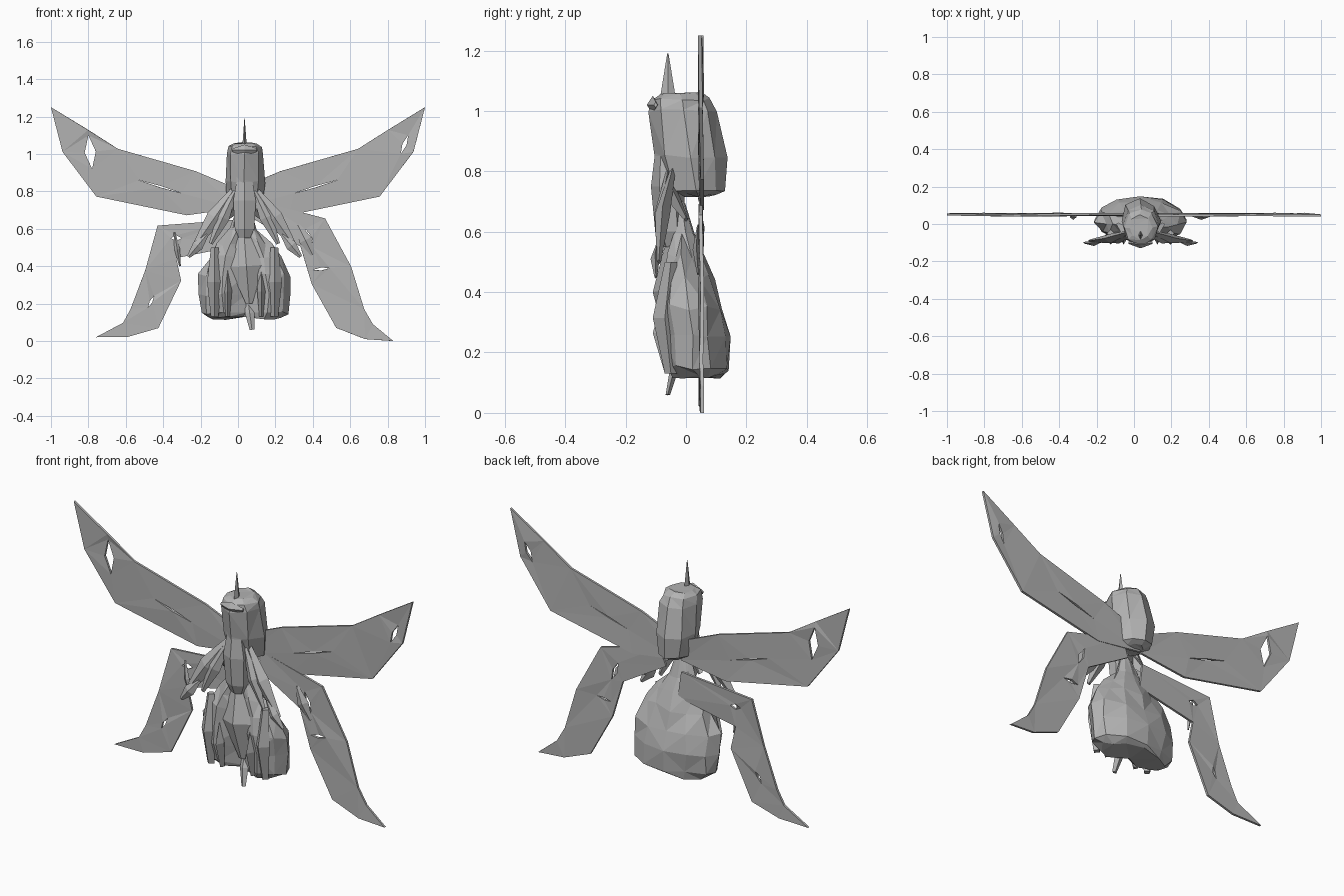
import bpy, bmesh, math, random
from mathutils import Vector

random.seed(4)
cube = bpy.data.objects.get("Cube")
if cube:
    bpy.data.objects.remove(cube, do_unlink=True)

grey = bpy.data.materials.new("plain_grey")
grey.use_nodes = True
grey.diffuse_color = (0.45, 0.45, 0.45, 1)
grey.node_tree.nodes["Principled BSDF"].inputs["Base Color"].default_value = grey.diffuse_color


def finish(name, bm):
    """Turn a bmesh into a named grey object."""
    bmesh.ops.recalc_face_normals(bm, faces=bm.faces)
    mesh = bpy.data.meshes.new(name)
    bm.to_mesh(mesh)
    bm.free()
    mesh.materials.append(grey)
    obj = bpy.data.objects.new(name, mesh)
    bpy.context.scene.collection.objects.link(obj)
    return obj


def skin(name, loops):
    """Join rings of points into a closed, faceted solid."""
    bm = bmesh.new()
    rings = [[bm.verts.new(p) for p in loop] for loop in loops]
    for low, high in zip(rings, rings[1:]):
        for i in range(len(low)):
            j = (i + 1) % len(low)
            bm.faces.new((low[i], low[j], high[j], high[i]))
    bm.faces.new(rings[0])
    bm.faces.new(rings[-1])
    bmesh.ops.triangulate(bm, faces=bm.faces)
    return finish(name, bm)


def loft(name, profile, sides, depth, base_y, lean, notch=0.0, jitter=0.0):
    """Upright body from (height, half width) pairs; its axis leans in y with height."""
    loops = []
    for z, radius in profile:
        loop = []
        for i in range(sides):
            angle = math.tau * i / sides - math.pi / 2
            reach = radius * depth * (1 - notch if i == 0 else 1)
            wobble = Vector([random.uniform(-jitter, jitter) for axis in range(3)])
            loop.append(Vector((CENTRE_X + radius * math.cos(angle),
                                base_y + lean * z + reach * math.sin(angle), z)) + wobble)
        loops.append(loop)
    return skin(name, loops)


def shard(name, start, end, width, depth, tip=0.3):
    """Angular diamond-section limb, widest in the middle and bowed to the front."""
    start, end = Vector(start), Vector(end)
    middle = (start + end) / 2 - Vector((0, depth / 2, 0))
    side = (end - start).cross(Vector((0, 1, 0))).normalized() * width
    deep = Vector((0, depth, 0))
    return skin(name, [[p + o * size for o in (side, deep, -side, -deep)]
                       for p, size in ((start, tip), (middle, 1), (end, tip))])


def ribbon_outline(spine):
    """Outline in the x-z plane around a spine of (x, z, half width), ending in a point."""
    points = [Vector((x, z)) for x, z, width in spine]
    upper, lower = [], []
    for i, p in enumerate(points[:-1]):
        run = (points[i + 1] - points[max(i - 1, 0)]).normalized()
        across = Vector((-run.y, run.x)) * spine[i][2]
        upper.append(p + across)
        lower.append(p - across)
    return upper + [points[-1]] + lower[::-1]


def slit_outline(start, end, gap):
    """Slim diamond opening between two points."""
    start, end = Vector(start), Vector(end)
    run = (end - start).normalized()
    across = Vector((-run.y, run.x)) * gap
    middle = (start + end) / 2
    return [start, middle + across, end, middle - across]


def wing(name, spine, slits, flip=1):
    """Thin crinkled sheet with pierced slits."""
    bm = bmesh.new()
    edges = []
    for ring in [ribbon_outline(spine)] + [slit_outline(*slit) for slit in slits]:
        vs = [bm.verts.new((flip * p.x, 0.05, p.y)) for p in ring]
        edges += [bm.edges.new((v, vs[i - 1])) for i, v in enumerate(vs)]
    bmesh.ops.triangle_fill(bm, edges=edges, use_beauty=True, normal=(0, -1, 0))
    for v in bm.verts:
        v.co.y += random.uniform(-0.005, 0.005)
    solid = finish(name, bm).modifiers.new("thickness", "SOLIDIFY")
    solid.thickness = 0.012
    solid.offset = 0


CENTRE_X = 0.035

# Upper wings share one swept shape and differ in the opening near the tip
upper_spine = [(0, 0.76, 0.05), (0.25, 0.79, 0.12), (0.7, 0.9, 0.14), (0.87, 1.07, 0.09), (1, 1.25, 0)]
streak = ((0.3, 0.79), (0.53, 0.86), 0.004)
wing("upper_left_wing", upper_spine, [streak, ((0.87, 1), (0.91, 1.1), 0.012)])
wing("upper_right_wing", upper_spine, [streak, ((0.78, 0.92), (0.8, 1.1), 0.03)], flip=-1)

# Lower wings droop and curl outwards to a point
wing("lower_left_wing",
     [(0.1, 0.7, 0.05), (0.4, 0.58, 0.1), (0.5, 0.35, 0.115), (0.6, 0.12, 0.09), (0.7, 0.05, 0.045),
      (0.83, 0, 0)],
     [((0.4, 0.38), (0.49, 0.39), 0.008), ((0.36, 0.6), (0.4, 0.5), 0.015)])
wing("lower_right_wing",
     [(0, 0.58, 0.07), (0.38, 0.53, 0.1), (0.4, 0.35, 0.1), (0.5, 0.12, 0.09), (0.6, 0.06, 0.04),
      (0.76, 0.02, 0)],
     [((0.45, 0.24), (0.48, 0.18), 0.008), ((0.3, 0.55), (0.36, 0.55), 0.015)], flip=-1)

# Folded facets on the lower wings
shard("left_wing_fold", (0.32, 0.04, 0.62), (0.4, 0.04, 0.46), 0.035, 0.012)
shard("right_wing_fold", (-0.34, 0.04, 0.58), (-0.31, 0.04, 0.4), 0.015, 0.012)

# Hair mass, brow and crest
loft("head_hair", [(0.72, 0.05), (0.74, 0.09), (0.85, 0.107), (1, 0.1), (1.04, 0.09), (1.06, 0.06)],
     sides=8, depth=1.1, base_y=0.16, lean=-0.17, jitter=0.006)
shard("brow", (-0.03, -0.1, 1.02), (0.1, -0.1, 1.02), 0.03, 0.02)
loft("crest", [(1, 0.015), (1.19, 0.001)], sides=4, depth=2.2, base_y=-0.06, lean=0)

# Face and narrow torso
loft("face_and_torso", [(0.55, 0.035), (0.6, 0.06), (0.75, 0.07), (0.85, 0.05), (1, 0.05)],
     sides=6, depth=0.8, base_y=-0.03, lean=-0.04)

# Gown: narrow waist swelling to a bell with a folded front
loft("gown", [(0.12, 0.19), (0.15, 0.235), (0.25, 0.25), (0.35, 0.24), (0.45, 0.19), (0.52, 0.14),
              (0.6, 0.07), (0.7, 0.035)],
     sides=12, depth=0.48, base_y=0.045, lean=-0.1, notch=0.5, jitter=0.01)
shard("gown_front_panel", (0.03, -0.05, 0.6), (0.06, -0.05, 0.2), 0.09, 0.04, tip=0.2)

# Pleats on each side of the front opening
for side, sign in (("left", 1), ("right", -1)):
    for place, offset, top in (("outer", 0.16, 0.5), ("inner", 0.09, 0.4)):
        x = CENTRE_X + sign * offset
        shard(f"{side}_{place}_pleat", (x, -0.05, top), (x, -0.05, 0.13), offset / 4, 0.04, tip=0.5)

# Dangling foot
shard("foot", (0.05, 0, 0.24), (0.075, -0.06, 0.06), 0.025, 0.015, tip=0.5)

# Arms and ragged sleeves hanging to each side
for side, sign in (("left", 1), ("right", -1)):
    def out(x, y, z):
        return (CENTRE_X + sign * x, y, z)

    shard(side + "_arm", out(0.05, -0.04, 0.82), out(0.27, -0.09, 0.5), 0.045, 0.025)
    shard(side + "_sleeve", out(0.05, -0.06, 0.8), out(0.18, -0.09, 0.52), 0.035, 0.02)
    shard(side + "_hand", out(0.2, -0.09, 0.57), out(0.3, -0.1, 0.45), 0.03, 0.015)
    shard(side + "_shoulder", out(0.02, -0.06, 0.78), out(0.12, 0, 0.64), 0.045, 0.025)
